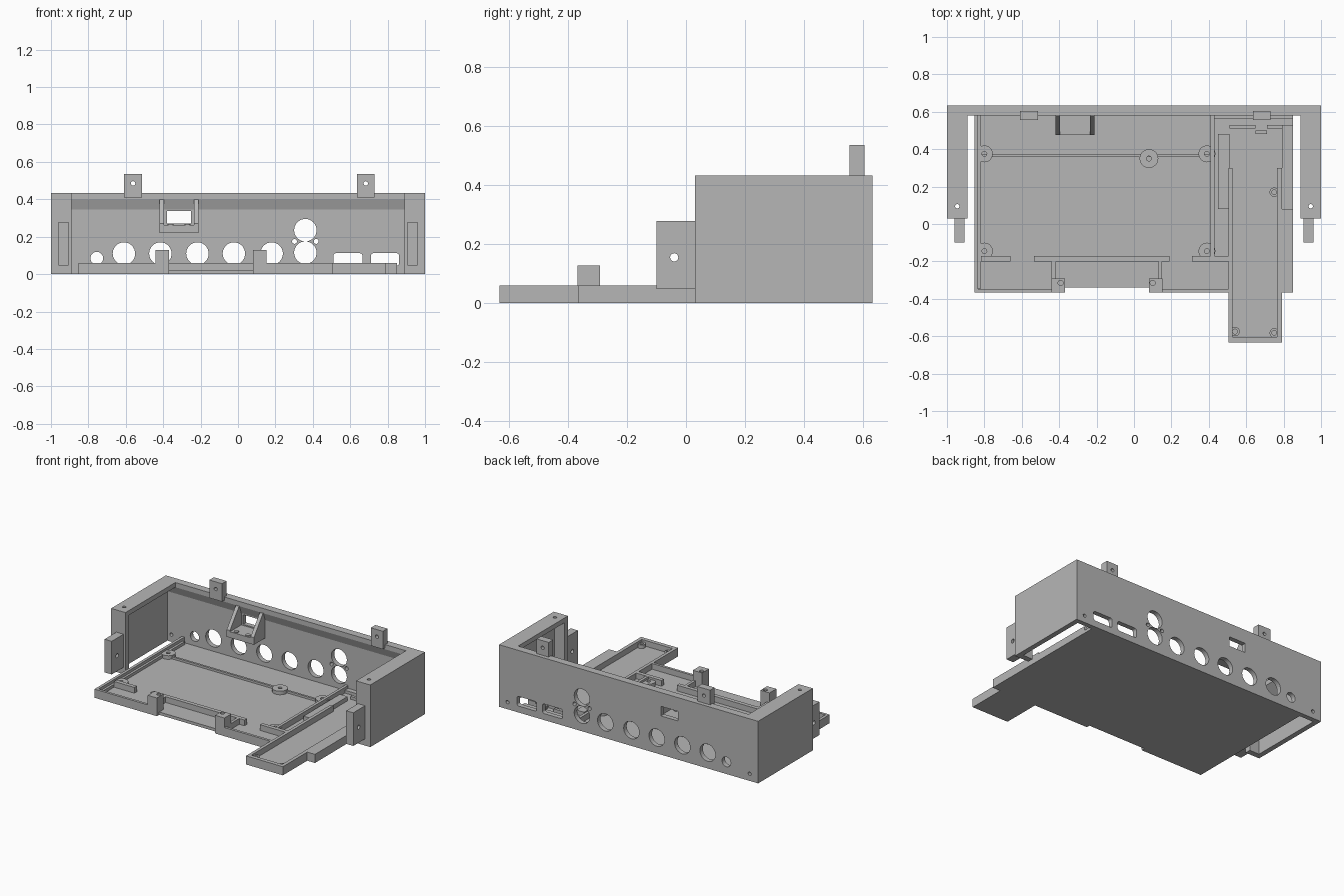
import bpy, bmesh, math
from mathutils import Vector

if "Cube" in bpy.data.objects:
    bpy.data.objects.remove(bpy.data.objects["Cube"])

grey = bpy.data.materials.new("plain grey")
grey.diffuse_color = (0.47, 0.47, 0.47, 1)
grey.use_nodes = True
grey.node_tree.nodes["Principled BSDF"].inputs["Base Color"].default_value = grey.diffuse_color


def prism(name, pts, axis, a, b):
    """Extrude a closed 2D outline along an axis from a to b."""
    def place(p, t):
        u, v = p
        return {'x': (t, u, v), 'y': (u, t, v), 'z': (u, v, t)}[axis]
    bm = bmesh.new()
    lo = [bm.verts.new(place(p, a)) for p in pts]
    hi = [bm.verts.new(place(p, b)) for p in pts]
    n = len(pts)
    bm.faces.new(lo)
    bm.faces.new(hi[::-1])
    for i in range(n):
        j = (i + 1) % n
        bm.faces.new((lo[i], hi[i], hi[j], lo[j]))
    bmesh.ops.recalc_face_normals(bm, faces=bm.faces)
    me = bpy.data.meshes.new(name)
    bm.to_mesh(me)
    bm.free()
    me.materials.append(grey)
    ob = bpy.data.objects.new(name, me)
    bpy.context.collection.objects.link(ob)
    return ob


def box(name, x0, x1, y0, y1, z0, z1):
    return prism(name, [(x0, y0), (x1, y0), (x1, y1), (x0, y1)], 'z', z0, z1)


def rod(name, c, r, axis, a, b, n=32):
    pts = [(c[0] + r * math.cos(2 * math.pi * i / n),
            c[1] + r * math.sin(2 * math.pi * i / n)) for i in range(n)]
    return prism(name, pts, axis, a, b)


def rounded(x0, x1, z0, z1, r, n=5):
    pts = []
    for k, (cx, cz) in enumerate([(x1 - r, z1 - r), (x0 + r, z1 - r),
                                  (x0 + r, z0 + r), (x1 - r, z0 + r)]):
        for i in range(n + 1):
            t = math.pi / 2 * (k + i / n)
            pts.append((cx + r * math.cos(t), cz + r * math.sin(t)))
    return pts


def cut(ob, cutter):
    """Subtract a cutter and delete it."""
    m = ob.modifiers.new("cut", 'BOOLEAN')
    m.operation = 'DIFFERENCE'
    m.solver = 'EXACT'
    m.object = cutter
    cutter.hide_render = True
    bpy.context.view_layer.objects.active = ob
    bpy.ops.object.modifier_apply(modifier=m.name)
    bpy.data.objects.remove(cutter, do_unlink=True)


# back panel with a thick, chamfered top edge
back = prism("back_panel", [(.633, 0), (.633, .433), (.58, .433), (.58, .40),
                            (.60, .345), (.60, 0)], 'x', -1, 1)
# round connector openings, with the double one and its screw holes
holes = [(-.755, .085, .034)] + [(x, .11, .06) for x in (-.61, -.415, -.217, -.022, .18)]
holes += [(.36, .235, .06), (.36, .115, .06), (.302, .175, .013), (.418, .175, .013),
          (-.935, .05, .012), (.935, .05, .012)]
for x, z, r in holes:
    cut(back, rod("cutter", (x, z), r, 'y', .5, .7))
# rectangular openings
for x0, x1, z0, z1, r in ((.51, .665, .045, .112, .015), (.71, .862, .045, .112, .015),
                          (-.38, -.25, .27, .337, .003)):
    cut(back, prism("cutter", rounded(x0, x1, z0, z1, r), 'y', .5, .7))

# side walls, front posts and mounting ears
for s, side in ((-1, "left"), (1, "right")):
    wall = prism(side + "_wall", [(s, 0), (s, .433), (s * .89, .433), (s * .89, .40),
                                  (s * .965, .345), (s * .965, 0)], 'y', .06, .61)
    cut(wall, rod("cutter", (s * .945, .095), .012, 'z', .3, .5, 16))
    xa, xb = sorted((s * .89, s))
    box(side + "_front_post", xa, xb, .03, .07, 0, .433)
    xa, xb = sorted((s * .905, s * .96))
    ear = box(side + "_ear", xa, xb, -.10, .05, .047, .278)
    cut(ear, rod("cutter", (-.04, .155), .014, 'x', s * .8, s * 1.1, 16))

# upper mounting tabs
for x0, x1 in ((-.61, -.512), (.637, .73)):
    tab = box("top_tab", x0, x1, .555, .605, .41, .535)
    cut(tab, rod("cutter", ((x0 + x1) / 2, .485), .012, 'y', .5, .7, 16))

# socket bracket behind the small window
box("bracket_shelf", -.42, -.21, .475, .602, .22, .262)
for x in (-.42, -.235):
    prism("bracket_cheek", [(.475, .22), (.602, .22), (.602, .40), (.575, .40), (.475, .27)],
          'x', x, x + .025)
for x in (-.36, -.27):
    rod("bracket_peg", (x, .495), .016, 'z', .26, .268, 16)

# tray floor with its forward tongue
prism("tray_floor", [(-.853, -.365), (-.37, -.365), (-.37, -.34), (.08, -.34), (.08, -.365),
                     (.505, -.365), (.505, -.633), (.79, -.633), (.79, -.365), (.85, -.365),
                     (.85, .61), (-.853, .61)], 'z', 0, .02)

# raised rims around the tray and tongue: x0, x1, y0, y1, height
rims = [(-.853, -.833, -.365, .605, .06), (-.833, -.817, -.345, .58, .04),
        (-.853, -.44, -.365, -.347, .06), (.15, .505, -.365, -.347, .06),
        (.41, .43, -.17, .605, .06), (-.817, .41, .357, .372, .035),
        (-.817, -.66, -.20, -.172, .06), (-.535, .19, -.20, -.172, .06),
        (.31, .505, -.20, -.172, .06),
        (-.44, -.418, -.30, -.2, .06), (.13, .15, -.30, -.2, .06),
        (.505, .527, -.633, .30, .06), (.765, .79, -.633, .30, .06),
        (.505, .79, -.633, -.605, .06), (.79, .85, -.365, .08, .06),
        (.45, .51, .08, .48, .05), (.79, .85, .08, .53, .05),
        (.51, .65, .51, .53, .04), (.71, .79, .51, .53, .04), (.65, .71, .48, .50, .04),
        (.43, .85, .565, .605, .04)]
for x0, x1, y0, y1, h in rims:
    box("tray_rim", x0, x1, y0, y1, .01, h)

# front screw posts
for x0, x1, hx in ((-.44, -.37, -.392), (.08, .152, .10)):
    post = box("screw_post", x0, x1, -.367, -.292, .005, .128)
    cut(post, rod("cutter", (hx, -.315), .014, 'z', .05, .2, 16))

# circuit board standoffs
for x, y, r, h in ((-.80, .375, .045, .045), (.39, .375, .045, .045), (.08, .35, .05, .045),
                   (-.80, -.145, .045, .045), (.39, -.145, .045, .045), (.75, .17, .025, .045),
                   (.75, -.582, .025, .045), (.54, -.575, .025, .045)):
    boss = rod("standoff", (x, y), r, 'z', .01, h)
    cut(boss, rod("cutter", (x, y), .013, 'z', .021, .1, 16))
